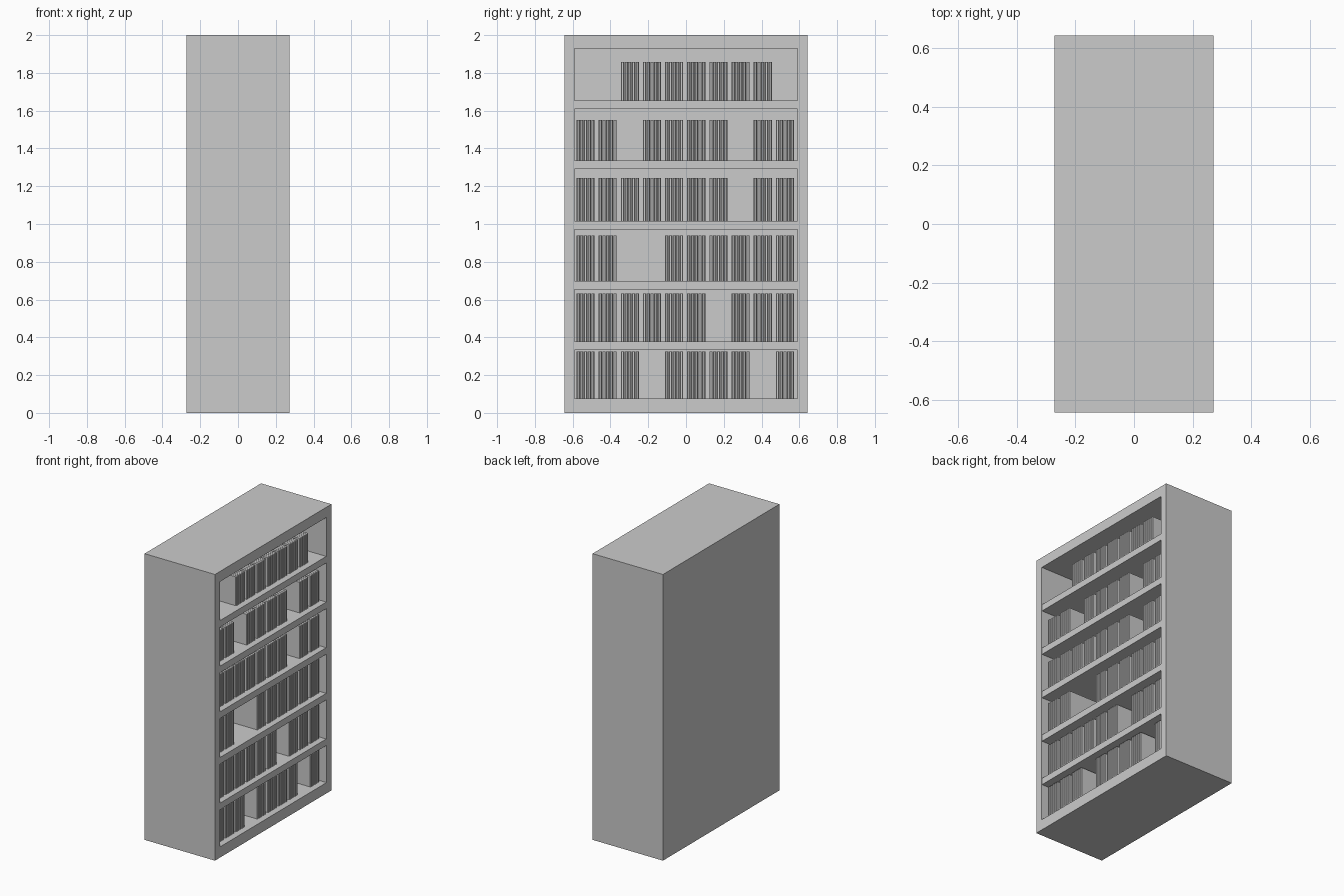
import bpy, bmesh
from mathutils import Vector

if "Cube" in bpy.data.objects:
    bpy.data.objects.remove(bpy.data.objects["Cube"])

HX, HY, H = 0.272, 0.643, 2.0           # case half depth, half width, height
IN_Y, IN_Z0, IN_Z1 = 0.589, 0.075, 1.928  # opening
BACK_X = -0.22                          # inner back wall
BOOK_FRONT, BOOK_BACK = 0.228, -0.2


def to_object(name, bm):
    bmesh.ops.recalc_face_normals(bm, faces=bm.faces)
    mesh = bpy.data.meshes.new(name)
    bm.to_mesh(mesh)
    bm.free()
    obj = bpy.data.objects.new(name, mesh)
    bpy.context.collection.objects.link(obj)
    return obj


def add_box(bm, lo, hi):
    lo, hi = Vector(lo), Vector(hi)
    size, mid = hi - lo, (lo + hi) / 2
    vs = bmesh.ops.create_cube(bm, size=1)["verts"]
    for v in vs:
        v.co = Vector(a * b for a, b in zip(v.co, size)) + mid


def add_book(bm, y0, y1, z0, z1):
    # plan outline with a chamfered spine, extruded upwards
    c = (y1 - y0) * 0.25
    plan = [(BOOK_BACK, y0), (BOOK_FRONT - c, y0), (BOOK_FRONT, y0 + c),
            (BOOK_FRONT, y1 - c), (BOOK_FRONT - c, y1), (BOOK_BACK, y1)]
    face = bm.faces.new([bm.verts.new((x, y, z0)) for x, y in plan])
    ext = bmesh.ops.extrude_face_region(bm, geom=[face], use_keep_orig=True)["geom"]
    for v in ext:
        if isinstance(v, bmesh.types.BMVert):
            v.co.z = z1


# Case: a block whose +x face is inset and pushed in
bm = bmesh.new()
add_box(bm, (-HX, -HY, 0), (HX, HY, H))
bm.normal_update()
front = max(bm.faces, key=lambda f: f.calc_center_median().x)
bmesh.ops.inset_region(bm, faces=[front], thickness=0.05)
for v in front.verts:
    v.co.y = IN_Y if v.co.y > 0 else -IN_Y
    v.co.z = IN_Z1 if v.co.z > 1 else IN_Z0
ext = bmesh.ops.extrude_face_region(bm, geom=[front])["geom"]
for v in ext:
    if isinstance(v, bmesh.types.BMVert):
        v.co.x = BACK_X
if front.is_valid:
    bmesh.ops.delete(bm, geom=[front], context='FACES_ONLY')
to_object("bookcase", bm)

# Shelves
shelf_tops = [0.379 + 0.319 * i for i in range(5)]
for i, z in enumerate(shelf_tops):
    bm = bmesh.new()
    add_box(bm, (BACK_X, -IN_Y, z - 0.046), (HX - 0.002, IN_Y, z))
    to_object(f"shelf_{i + 1}", bm)

# Rows of book bundles, bottom to top; '.' leaves a gap
rows = ["###.####.#", "######.###", "##..######",
        "#######.##", "##.####.##", "..#######."]
tops = [0.325, 0.632, 0.940, 1.243, 1.550, 1.857]
PITCH, START, WIDTH, COUNT = 0.1173, -0.580, 0.098, 5
step = WIDTH / COUNT
for r, (row, base, top) in enumerate(zip(rows, [IN_Z0] + shelf_tops, tops)):
    bm = bmesh.new()
    for c, mark in enumerate(row):
        if mark == "#":
            for k in range(COUNT):
                y = START + c * PITCH + k * step
                add_book(bm, y, y + step - 0.002, base, top)
    to_object(f"books_row_{r + 1}", bm)
